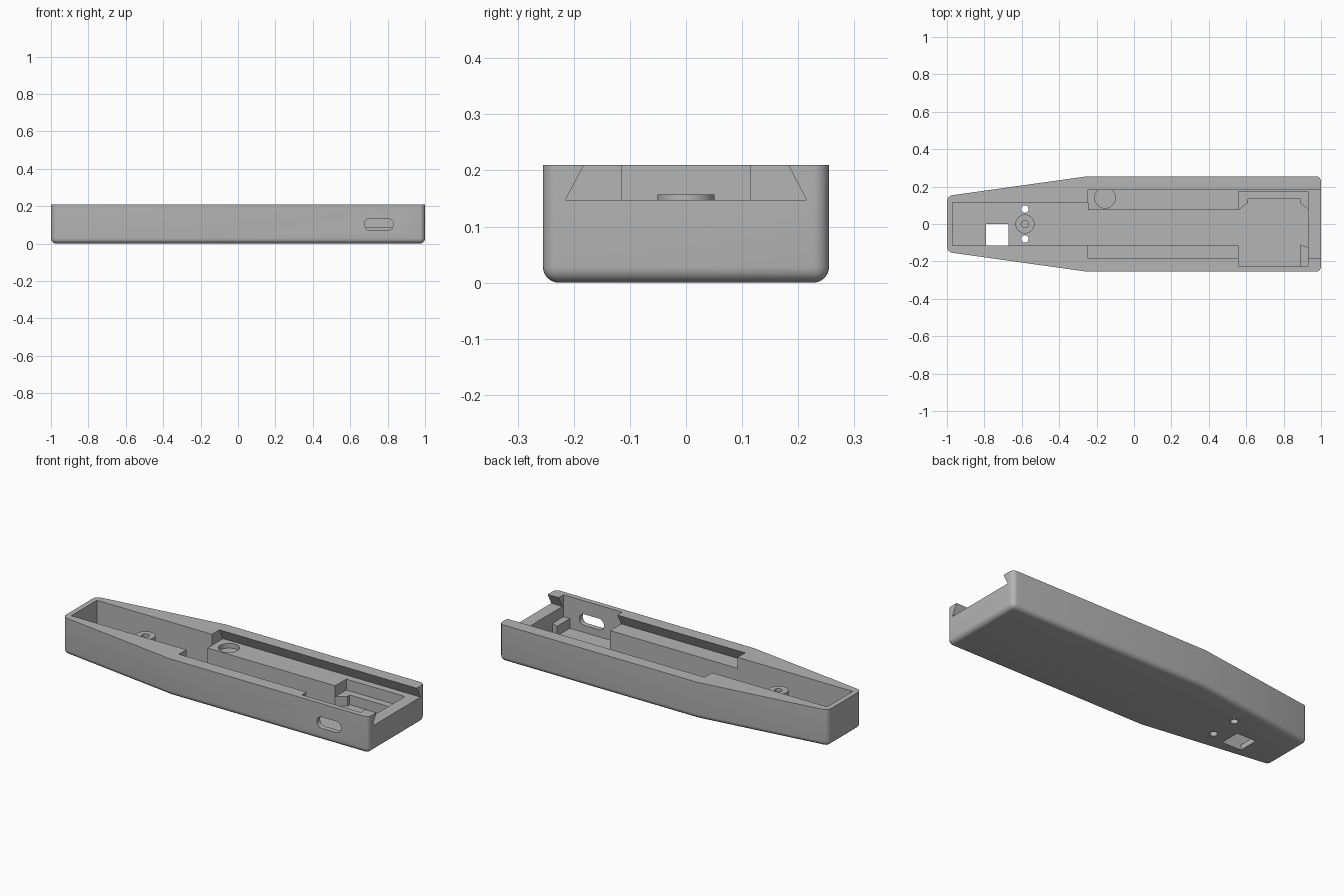
import bpy, bmesh, math

cube = bpy.data.objects.get("Cube")
if cube:
    bpy.data.objects.remove(cube, do_unlink=True)

grey = bpy.data.materials.new("plain_grey")
grey.use_nodes = True
GREY = (0.46, 0.46, 0.46, 1)
grey.diffuse_color = GREY
grey.node_tree.nodes["Principled BSDF"].inputs["Base Color"].default_value = GREY

HEIGHT, FLOOR, LEDGE, RAIL = 0.21, 0.03, 0.085, 0.147
OPEN = 0.3  # cutters that break through the rim stop here


def make(name, bm):
    bmesh.ops.recalc_face_normals(bm, faces=bm.faces)
    mesh = bpy.data.meshes.new(name)
    bm.to_mesh(mesh)
    bm.free()
    mesh.materials.append(grey)
    obj = bpy.data.objects.new(name, mesh)
    bpy.context.collection.objects.link(obj)
    return obj


def prism(points, offset):
    """Extrude a closed 3D outline along an offset."""
    bm = bmesh.new()
    face = bm.faces.new([bm.verts.new(p) for p in points])
    moved = bmesh.ops.extrude_face_region(bm, geom=[face], use_keep_orig=True)["geom"]
    verts = [v for v in moved if isinstance(v, bmesh.types.BMVert)]
    bmesh.ops.translate(bm, verts=verts, vec=offset)
    return bm


def column(outline, z0, z1):
    return prism([(x, y, z0) for x, y in outline], (0, 0, z1 - z0))


def box(x0, x1, y0, y1, z0, z1):
    return column([(x0, y0), (x1, y0), (x1, y1), (x0, y1)], z0, z1)


def circle(x, y, r, n=32):
    return [(x + r * math.cos(math.tau * i / n), y + r * math.sin(math.tau * i / n))
            for i in range(n)]


def cut(target, name, bm):
    cutter = make(name, bm)
    cutter.hide_render = True
    mod = target.modifiers.new(name, "BOOLEAN")
    mod.operation, mod.solver, mod.object = "DIFFERENCE", "EXACT", cutter
    bpy.context.view_layer.objects.active = target
    bpy.ops.object.modifier_apply(modifier=name)
    bpy.data.objects.remove(cutter, do_unlink=True)


# Outer shell: tapered outline, rounded underside and end corners
half = [(-1, 0.15), (-0.25, 0.255), (1, 0.255)]
bm = column([(x, -y) for x, y in half] + half[::-1], 0, HEIGHT)
rounded = [e for e in bm.edges
           if all(v.co.z < 0.01 for v in e.verts)
           or all(abs(v.co.x) > 0.99 for v in e.verts)
           and abs(e.verts[0].co.z - e.verts[1].co.z) > 0.1]
bmesh.ops.bevel(bm, geom=rounded, offset=0.028, segments=6, profile=0.5, affect="EDGES")
case = make("case_body", bm)

# Main cavity with the stepped corners of the board bay
cavity = [(-0.97, -0.115), (0.56, -0.115), (0.56, -0.225), (0.89, -0.225),
          (0.89, -0.11), (0.93, -0.125), (0.93, 0.08), (0.89, 0.11),
          (0.89, 0.135), (0.61, 0.135), (0.61, 0.115), (0.56, 0.075),
          (-0.245, 0.075), (-0.245, 0.115), (-0.97, 0.115)]
cut(case, "cavity_cutter", column(cavity, FLOOR, OPEN))

# Board bay down to its ledge
cut(case, "board_bay_cutter", box(0.56, 0.93, -0.225, 0.175, LEDGE, OPEN))

# Dovetail slide for the lid, open at the wide end
low, top = 0.215, 0.182
slant = (low - top) / (HEIGHT - RAIL)
high = HEIGHT + 0.04
tip = low - slant * (high - RAIL)
rail = [(-low, RAIL), (low, RAIL), (tip, high), (-tip, high)]
cut(case, "dovetail_cutter", prism([(-0.245, y, z) for y, z in rail], (1.4, 0, 0)))

# Round pocket in the side block
cut(case, "round_pocket_cutter", column(circle(-0.155, 0.14, 0.055), RAIL - 0.027, 0.16))

# Square opening and two pin holes through the floor
cut(case, "square_opening_cutter", box(-0.79, -0.67, -0.115, 0, -0.1, 0.06))
for side in (-1, 1):
    cut(case, "pin_hole_cutter", column(circle(-0.583, side * 0.08, 0.02), -0.1, 0.06))

# Rounded port slot in the front wall
r, zc = 0.032, 0.102
port = []
for xc, start in ((0.798, -90), (0.707, 90)):
    for i in range(13):
        a = math.radians(start + 15 * i)
        port.append((xc + r * math.cos(a), -0.3, zc + r * math.sin(a)))
cut(case, "port_cutter", prism(port, (0, 0.1, 0)))

# Screw post with a pilot hole
post = make("screw_post", column(circle(-0.583, 0, 0.051), FLOOR - 0.005, 0.157))
cut(post, "pilot_hole_cutter", column(circle(-0.583, 0, 0.02), 0.06, OPEN))

# Smooth the rounded areas, keep the cut edges crisp
for obj in (case, post):
    bpy.ops.object.select_all(action="DESELECT")
    obj.select_set(True)
    bpy.context.view_layer.objects.active = obj
    bpy.ops.object.shade_smooth_by_angle(angle=math.radians(30))
